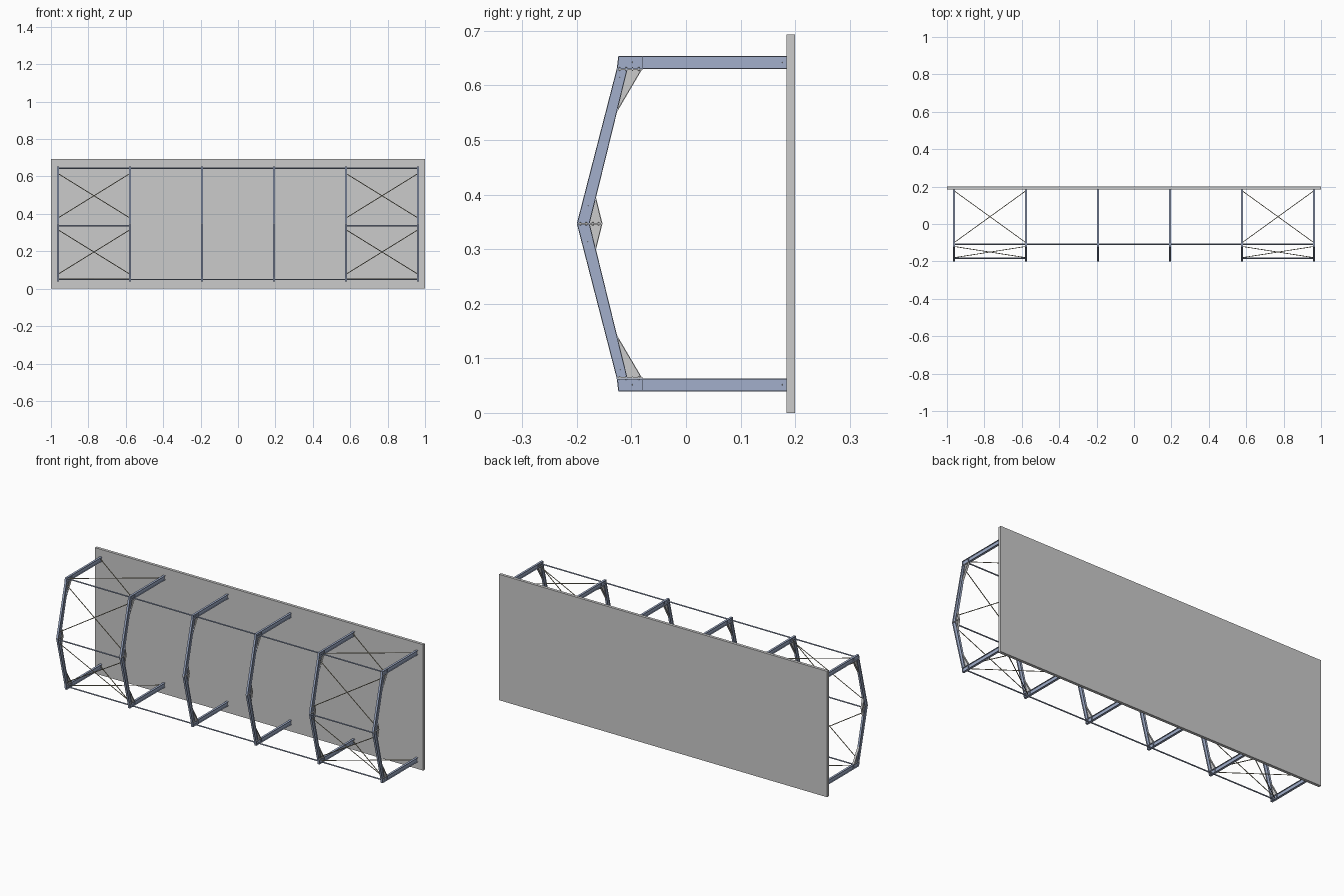
import bpy, bmesh
from mathutils import Vector, Matrix

if "Cube" in bpy.data.objects:
    bpy.data.objects.remove(bpy.data.objects["Cube"])

H = 0.6934            # wall height; everything mirrors about H / 2
XS = [-0.9625 + 0.385 * i for i in range(6)]
W, TF, TW = 0.012, 0.0018, 0.0015   # flange width, flange and web thickness


def material(name, col):
    m = bpy.data.materials.new(name)
    m.diffuse_color = (*col, 1)
    m.use_nodes = True
    m.node_tree.nodes["Principled BSDF"].inputs["Base Color"].default_value = m.diffuse_color
    return m


STEEL = material("blue_steel", (0.36, 0.43, 0.60))
ROD = material("brace_steel", (0.42, 0.39, 0.28))


def prism(bm, poly, width):
    """Extrude a (y, z) polygon along x, centred on x = 0."""
    a = [bm.verts.new((-width / 2, y, z)) for y, z in poly]
    b = [bm.verts.new((width / 2, y, z)) for y, z in poly]
    n = len(poly)
    bm.faces.new(a)
    bm.faces.new(b[::-1])
    for i in range(n):
        j = (i + 1) % n
        bm.faces.new((a[j], a[i], b[i], b[j]))


def mix(p, q, d):
    p, q = Vector(p), Vector(q)
    return tuple(p + (q - p).normalized() * d)


def i_member(bm, o1, o2, i2, i1):
    """I-section with outer edge o1-o2 and inner edge i1-i2."""
    prism(bm, [o1, o2, i2, i1], TW)
    prism(bm, [o1, o2, mix(o2, i2, TF), mix(o1, i1, TF)], W)
    prism(bm, [i1, i2, mix(i2, o2, TF), mix(i1, o1, TF)], W)


def rod(bm, p, q, r, sides=6):
    p, q = Vector(p), Vector(q)
    d = q - p
    rot = d.to_track_quat('Z', 'Y').to_matrix().to_4x4()
    bmesh.ops.create_cone(bm, cap_ends=True, segments=sides, radius1=r, radius2=r,
                          depth=d.length, matrix=Matrix.Translation((p + q) / 2) @ rot)


def mirror_z(bm):
    """Copy the upper half to the lower half."""
    geom = bm.verts[:] + bm.edges[:] + bm.faces[:]
    new = bmesh.ops.duplicate(bm, geom=geom)["geom"]
    for v in new:
        if isinstance(v, bmesh.types.BMVert):
            v.co.z = H - v.co.z


def mesh_of(bm, name, mat=None):
    bmesh.ops.recalc_face_normals(bm, faces=bm.faces[:])
    me = bpy.data.meshes.new(name)
    bm.to_mesh(me)
    bm.free()
    if mat:
        me.materials.append(mat)
    return me


def add(name, me, x=0.0):
    ob = bpy.data.objects.new(name, me)
    ob.location.x = x
    bpy.context.collection.objects.link(ob)


# back slab
bm = bmesh.new()
prism(bm, [(0.184, 0), (0.2, 0), (0.2, H), (0.184, H)], 2.0)
add("slab", mesh_of(bm, "slab"))

# frame: column with knee end, and rafter up to the apex
KZ, AZ = 0.630, H / 2
bm = bmesh.new()
i_member(bm, (0.184, 0.654), (-0.124, 0.654), (-0.127, KZ), (0.184, KZ))
i_member(bm, (-0.127, KZ), (-0.2, AZ), (-0.1765, AZ), (-0.107, KZ))
prism(bm, [(-0.124, 0.654), (-0.127, KZ), (-0.125, KZ), (-0.122, 0.654)], W)
prism(bm, [(-0.081, 0.653), (-0.081, KZ), (-0.0795, KZ), (-0.0795, 0.653)], W)
mirror_z(bm)
frame = mesh_of(bm, "portal_frame", STEEL)

# haunches, end plates and bolts
bm = bmesh.new()
prism(bm, [(-0.107, KZ), (-0.08, KZ), (-0.1265, 0.551)], TW)
prism(bm, [(-0.08, KZ), (-0.1265, 0.551), (-0.1275, 0.553), (-0.082, KZ)], W)
prism(bm, [(-0.1765, AZ), (-0.153, AZ), (-0.165, 0.395)], TW)
prism(bm, [(-0.153, AZ), (-0.165, 0.395), (-0.1665, 0.394), (-0.155, AZ)], W)
prism(bm, [(-0.127, KZ - 0.002), (-0.08, KZ - 0.002), (-0.08, KZ), (-0.127, KZ)], W)
prism(bm, [(-0.2, AZ), (-0.153, AZ), (-0.153, AZ + 0.0015), (-0.2, AZ + 0.0015)], W)
for x in (-0.0035, 0.0035):
    for k in range(4):
        y = -0.121 + 0.0115 * k
        rod(bm, (x, y, KZ - 0.0035), (x, y, KZ + 0.0035), 0.0013)
        y = -0.194 + 0.0115 * k
        rod(bm, (x, y, AZ), (x, y, AZ + 0.003), 0.0013)
mirror_z(bm)
haunch = mesh_of(bm, "haunch")

for i, x in enumerate(XS):
    add(f"portal_frame_{i + 1}", frame, x)
    add(f"haunch_plates_{i + 1}", haunch, x)

# long eaves ties
bm = bmesh.new()
rod(bm, (XS[0], -0.108, 0.6445), (XS[-1], -0.108, 0.6445), 0.0035, 8)
mirror_z(bm)
add("eaves_ties", mesh_of(bm, "eaves_ties", STEEL))

# end bays: ridge tie and crossed bracing rods
for side, x0, x1 in (("left", XS[0], XS[1]), ("right", XS[4], XS[5])):
    bm = bmesh.new()
    rod(bm, (x0, -0.183, 0.336), (x1, -0.183, 0.336), 0.0035, 8)
    add(f"ridge_tie_{side}", mesh_of(bm, "ridge_tie", STEEL))
    bm = bmesh.new()
    for a, b in ((x0, x1), (x1, x0)):
        rod(bm, (a, 0.178, 0.642), (b, -0.1, 0.642), 0.0022)
        rod(bm, (a, -0.12, 0.616), (b, -0.18, 0.378), 0.0022)
    mirror_z(bm)
    add(f"cross_braces_{side}", mesh_of(bm, "cross_braces", ROD))
